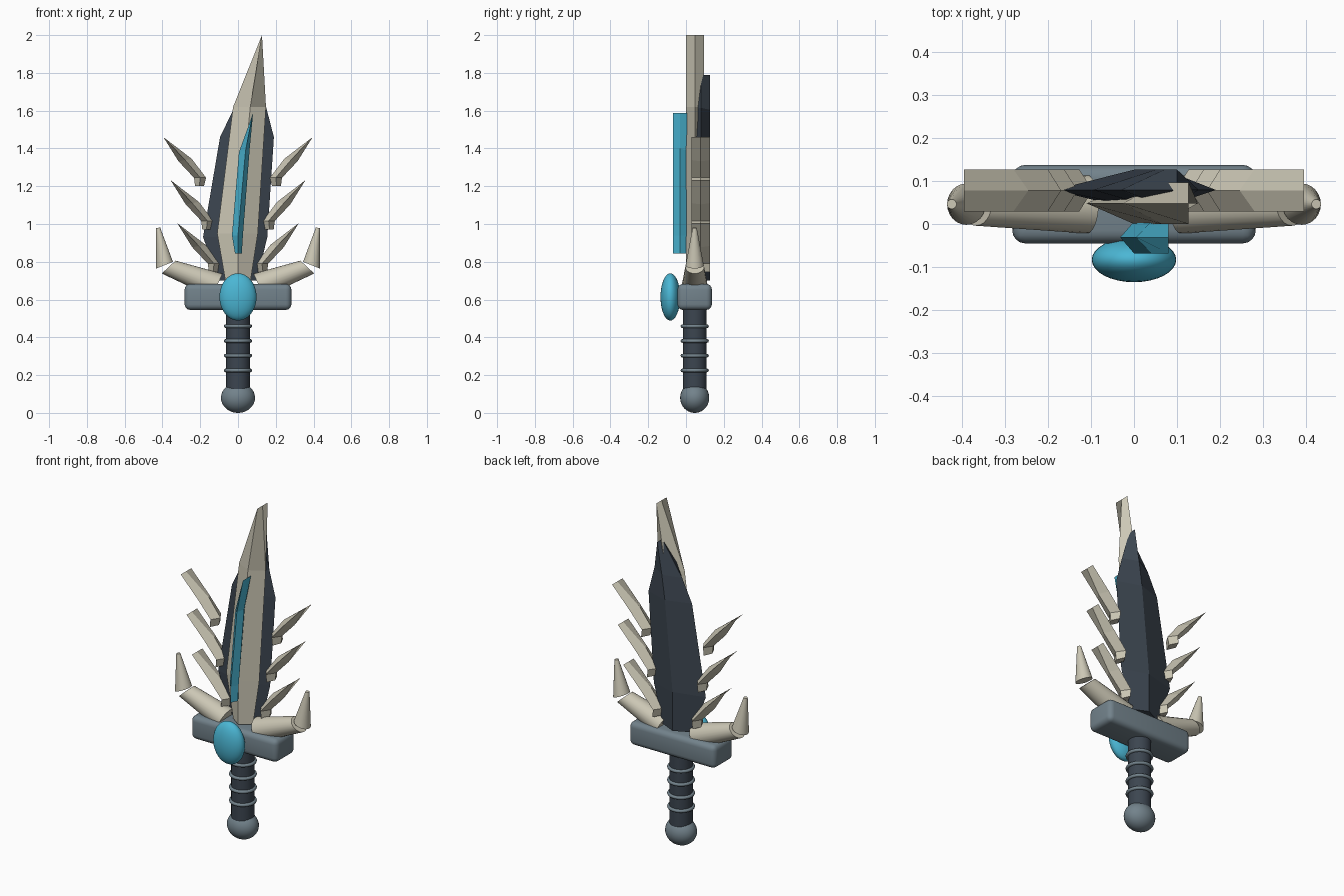
import bpy, bmesh, math
from mathutils import Vector, Matrix

if "Cube" in bpy.data.objects:
    bpy.data.objects.remove(bpy.data.objects["Cube"])


def material(name, rgb):
    m = bpy.data.materials.new(name)
    m.diffuse_color = (*rgb, 1)
    m.use_nodes = True
    m.node_tree.nodes["Principled BSDF"].inputs["Base Color"].default_value = m.diffuse_color
    return m


BONE = material("bone", (0.60, 0.57, 0.46))
DARK = material("dark slate", (0.045, 0.06, 0.08))
STEEL = material("grey steel", (0.17, 0.225, 0.26))
CYAN = material("cyan crystal", (0.07, 0.47, 0.66))
YC = 0.046  # depth centre of the handle


def finish(bm, name, mat, smooth=False):
    bmesh.ops.recalc_face_normals(bm, faces=bm.faces)
    me = bpy.data.meshes.new(name)
    bm.to_mesh(me)
    bm.free()
    me.materials.append(mat)
    ob = bpy.data.objects.new(name, me)
    bpy.context.collection.objects.link(ob)
    if smooth:
        bpy.ops.object.select_all(action='DESELECT')
        ob.select_set(True)
        bpy.context.view_layer.objects.active = ob
        bpy.ops.object.shade_smooth_by_angle(angle=math.radians(40))
    return ob


def loft(rings, name, mat, smooth=False):
    """Bridge rings of equal point count and cap both ends."""
    bm = bmesh.new()
    vs = [[bm.verts.new(p) for p in r] for r in rings]
    n = len(rings[0])
    for a, b in zip(vs, vs[1:]):
        for i in range(n):
            j = (i + 1) % n
            bm.faces.new((a[i], a[j], b[j], b[i]))
    bm.faces.new(vs[0])
    bm.faces.new(vs[-1])
    bmesh.ops.remove_doubles(bm, verts=bm.verts, dist=1e-5)
    return finish(bm, name, mat, smooth)


def ridged_blade(name, stations, y_mid, half, mat, side=1):
    """Diamond section with constant depth; station = (left x, left z, right x, right z, ridge x)."""
    rings = []
    for xl, zl, xr, zr, xc in stations:
        zc = (zl + zr) / 2
        rings.append([(side * xl, y_mid, zl), (side * xc, y_mid - half, zc),
                      (side * xr, y_mid, zr), (side * xc, y_mid + half, zc)])
    return loft(rings, name, mat)


def ring(cx, cz, nx, nz, r, n=24):
    """Circle in a plane whose normal (nx, nz) lies in the xz plane."""
    u = Vector((nz, 0, -nx)).normalized()
    c = Vector((cx, YC, cz))
    return [c + u * r * math.cos(t) + Vector((0, r * math.sin(t), 0))
            for t in (2 * math.pi * i / n for i in range(n))]


def ellipsoid(name, loc, size, mat):
    bm = bmesh.new()
    bmesh.ops.create_uvsphere(bm, u_segments=32, v_segments=20, radius=1,
                              matrix=Matrix.Translation(loc) @ Matrix.Diagonal((*size, 1)))
    return finish(bm, name, mat, True)


# Handle: pommel, grip, wrap rings
ellipsoid("pommel", (0, YC, 0.08), (0.09, 0.077, 0.08), STEEL)
loft([ring(0, 0.12, 0, 1, 0.063), ring(0, 0.57, 0, 1, 0.063)], "grip", DARK, True)
for k in range(4):
    bpy.ops.mesh.primitive_torus_add(location=(0, YC, 0.225 + 0.078 * k), major_radius=0.065,
                                     minor_radius=0.01, major_segments=32, minor_segments=8)
    t = bpy.context.object
    t.name = f"grip_ring_{k + 1}"
    t.data.materials.append(STEEL)
    bpy.ops.object.shade_smooth_by_angle(angle=math.radians(60))

# Rounded crossguard
bm = bmesh.new()
bmesh.ops.create_cube(bm, size=1, matrix=Matrix.Translation((0, YC, 0.614))
                      @ Matrix.Diagonal((0.565, 0.182, 0.138, 1)))
bmesh.ops.bevel(bm, geom=bm.edges[:], offset=0.03, segments=4, profile=0.5, affect='EDGES')
finish(bm, "crossguard", STEEL, True)

# Oval gem on the front of the guard
ellipsoid("guard_gem", (0, -0.083, 0.614), (0.098, 0.052, 0.125), CYAN)

# Dark rear blade
ridged_blade("rear_blade", [
    (-0.10, 0.70, 0.10, 0.70, 0.0),
    (-0.185, 0.93, 0.155, 0.93, 0.0),
    (-0.095, 1.46, 0.19, 1.46, 0.05),
    (-0.03, 1.595, 0.15, 1.615, 0.07),
    (0.10, 1.79, 0.10, 1.79, 0.10)], 0.079, 0.047, DARK)

# Bone front blade
ridged_blade("front_blade", [
    (-0.065, 0.69, 0.065, 0.69, 0.0),
    (-0.11, 0.95, 0.105, 0.95, 0.0),
    (-0.026, 1.62, 0.148, 1.62, 0.065),
    (0.127, 2.0, 0.127, 2.0, 0.127)], 0.048, 0.048, BONE)

# Crystal inlay
ridged_blade("crystal_inlay", [
    (-0.016, 0.845, 0.02, 0.845, 0.0),
    (-0.032, 0.94, 0.026, 0.94, 0.0),
    (0.005, 1.38, 0.062, 1.40, 0.04),
    (0.08, 1.588, 0.08, 1.588, 0.08)], -0.031, 0.037, CYAN)

# Guard horns and side spikes, mirrored left and right
for side, label in ((1, "right"), (-1, "left")):
    lower = [ring(0.11, 0.675, 0.91, 0.41, 0.068), ring(0.367, 0.772, 0.68, 0.73, 0.05)]
    upper = [ring(0.389, 0.782, 0.37, 0.93, 0.048), ring(0.423, 0.98, 0.15, 1, 0.011)]
    for part, rings in (("base", lower), ("tip", upper)):
        rings = [[(side * p[0], p[1], p[2]) for p in r] for r in rings]
        loft(rings, f"{label}_horn_{part}", BONE, True)
    for k, (x, z) in enumerate(((0.322, 1.005), (0.357, 1.232), (0.395, 1.46))):
        ridged_blade(f"{label}_spike_{k + 1}", [
            (x - 0.215, z - 0.26, x - 0.168, z - 0.26, x - 0.19),
            (x - 0.226, z - 0.215, x - 0.162, z - 0.215, x - 0.195),
            (x - 0.150, z - 0.115, x - 0.080, z - 0.128, x - 0.115),
            (x, z, x, z, x)], 0.078, 0.049, BONE, side)
